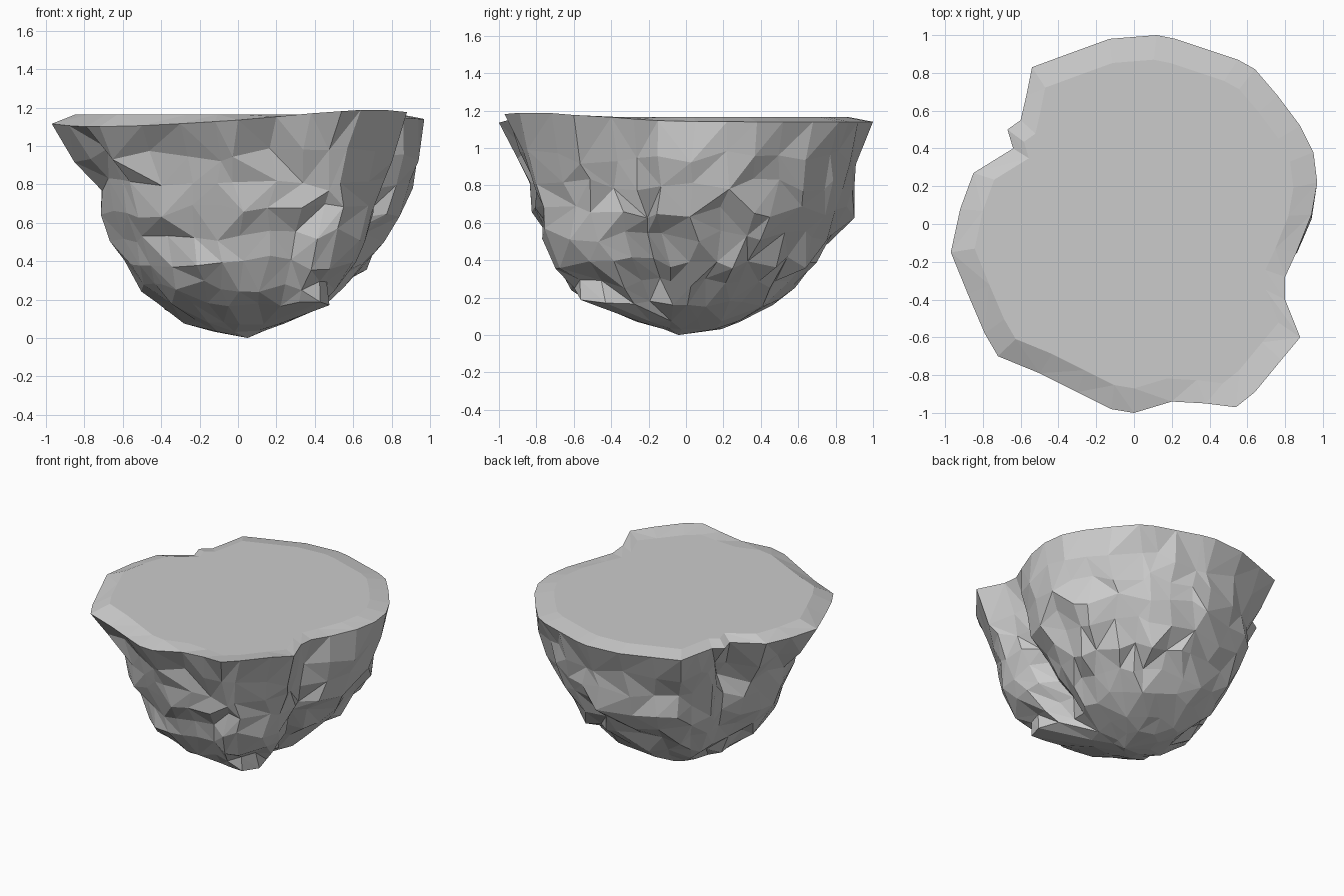
import bpy, bmesh, math, random

if "Cube" in bpy.data.objects:
    bpy.data.objects.remove(bpy.data.objects["Cube"])

random.seed(11)

# Top outline, counter-clockwise from the right side
outline = [(.97, .22), (.95, .38), (.88, .52), (.76, .68), (.64, .82), (.55, .87), (.40, .92),
           (.22, .98), (.12, 1.0), (-.13, .98), (-.35, .90), (-.54, .83), (-.57, .68),
           (-.60, .55), (-.67, .50), (-.64, .40), (-.85, .27), (-.92, .08), (-.97, -.15),
           (-.88, -.37), (-.79, -.58), (-.72, -.70), (-.50, -.79), (-.30, -.89), (-.12, -.98),
           (0, -1.0), (.20, -.94), (.38, -.95), (.54, -.97), (.64, -.89), (.78, -.72),
           (.88, -.60), (.80, -.40), (.80, -.28), (.86, -.15), (.94, .05)]
n = len(outline)

# Height, then width as a share of the outline towards right, back, left, front
levels = [(.95, .98, .93, .86, .90), (.80, .93, .90, .76, .84), (.66, .88, .88, .74, .82),
          (.53, .79, .78, .69, .74), (.39, .70, .70, .61, .72), (.27, .56, .60, .52, .62),
          (.17, .45, .48, .43, .50), (.08, .28, .32, .30, .27), (.035, .13, .20, .14, .12)]


def bump(angle, centre, width):
    d = math.degrees(angle) - centre
    d = (d + 180) % 360 - 180
    return math.exp(-(d / width) ** 2)


def share(level, a):
    right, back, left, front = level[1:]
    c, s = math.cos(a), math.sin(a)
    return (right if c > 0 else left) * c * c + (back if s > 0 else front) * s * s


bm = bmesh.new()
rings = []

# Plateau edge, with the rim lifted at the front right corner
angles = [math.atan2(y, x) for x, y in outline]
rings.append([bm.verts.new((x * .87, y * .87, 1.165)) for x, y in outline])
rings.append([bm.verts.new((x, y, 1.14 + .05 * bump(a, -50, 28) - .04 * bump(a, -140, 45)))
              for (x, y), a in zip(outline, angles)])

# Craggy sides narrowing downwards
radii = [math.hypot(x, y) for x, y in outline]
for level in levels:
    z = level[0]
    radii = [.7 * radii[i] + .15 * (radii[i - 1] + radii[(i + 1) % n]) for i in range(n)]
    rough = .028 * min(1, z / .3 + .2)
    ring = []
    for i, a in enumerate(angles):
        r = radii[i] * share(level, a)
        if .1 < z < .6:                           # buttresses low at front right and back left
            r += (.19 if z < .2 else .08) * bump(a, -51, 13) + .05 * bump(a, 135, 20)
        if z > .15:                               # gullies
            r -= .07 * bump(a, -20, 7) + .04 * bump(a, 148, 7)
        if .3 < z < .9:                           # hollow at the front left
            r -= .03 * bump(a, -135, 22)
        r += random.uniform(-rough, rough)
        a += random.uniform(-.04, .04)
        dz = random.uniform(-.04, .04) * min(1, z / .3)
        ring.append(bm.verts.new((r * math.cos(a), r * math.sin(a), z + dz)))
    rings.append(ring)

# Skin between the rings with mixed diagonals
for upper, lower in zip(rings, rings[1:]):
    for i in range(n):
        j = (i + 1) % n
        a, b, c, d = upper[i], lower[i], lower[j], upper[j]
        if random.random() < .5:
            bm.faces.new((a, b, c))
            bm.faces.new((a, c, d))
        else:
            bm.faces.new((a, b, d))
            bm.faces.new((b, c, d))

# Flat plateau and pointed underside
bm.faces.new(rings[0])
tip = bm.verts.new((.05, -.04, 0))
for i in range(n):
    bm.faces.new((rings[-1][(i + 1) % n], rings[-1][i], tip))

# Merge crowded points so the lower facets stay chunky
low = [v for v in bm.verts if v.co.z < .75 and v is not tip]
bmesh.ops.remove_doubles(bm, verts=low, dist=.075)
bmesh.ops.recalc_face_normals(bm, faces=bm.faces)

mesh = bpy.data.meshes.new("rock_island")
bm.to_mesh(mesh)
bm.free()
rock = bpy.data.objects.new("rock_island", mesh)
bpy.context.collection.objects.link(rock)
